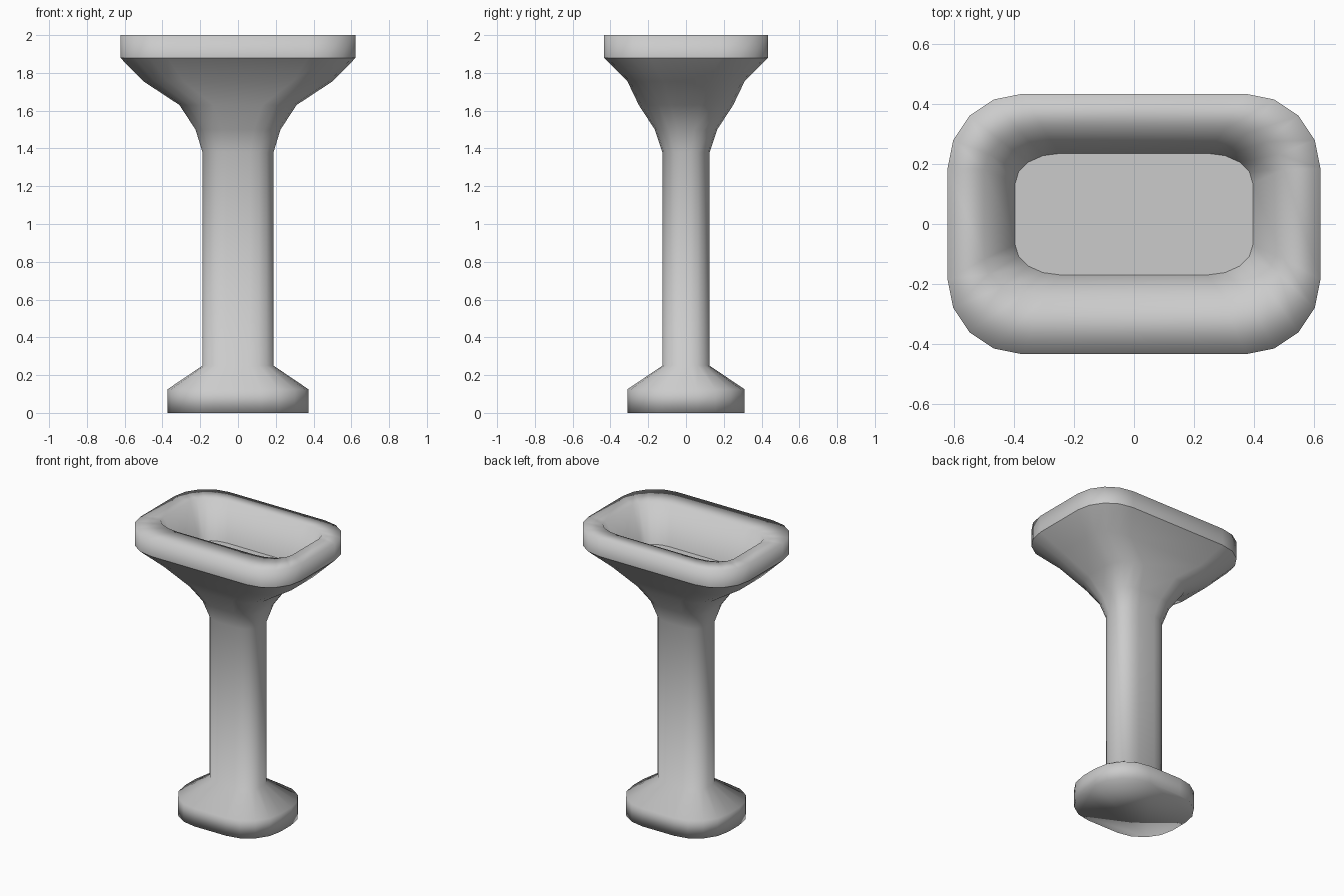
import bpy
import bmesh
from math import sin, cos, pi

if "Cube" in bpy.data.objects:
    bpy.data.objects.remove(bpy.data.objects["Cube"], do_unlink=True)

CORNER_STEPS = 4

ceramic = bpy.data.materials.new("grey ceramic")
ceramic.use_nodes = True
GREY = (0.6, 0.6, 0.6, 1)
ceramic.diffuse_color = GREY
ceramic.node_tree.nodes["Principled BSDF"].inputs["Base Color"].default_value = GREY


def rounded_ring(bm, z, half_x, half_y, corner_x, corner_y, shift_y=0):
    """Rounded rectangle of vertices, counter-clockwise seen from above."""
    ring = []
    for quarter, (sx, sy) in enumerate([(1, 1), (-1, 1), (-1, -1), (1, -1)]):
        for step in range(CORNER_STEPS + 1):
            a = (quarter + step / CORNER_STEPS) * pi / 2
            x = sx * (half_x - corner_x) + corner_x * cos(a)
            y = sy * (half_y - corner_y) + corner_y * sin(a) + shift_y
            ring.append(bm.verts.new((x, y, z)))
    return ring


def loft(name, sections, cap_start=False, cap_end=False, sharp_caps=False):
    """Skin a stack of rounded rectangles into one smooth object."""
    bm = bmesh.new()
    rings = [rounded_ring(bm, *s) for s in sections]
    for low, high in zip(rings, rings[1:]):
        for i in range(len(low)):
            j = (i + 1) % len(low)
            bm.faces.new((low[i], low[j], high[j], high[i]))
    caps = []
    if cap_start:
        caps.append(bm.faces.new(rings[0][::-1]))
    if cap_end:
        caps.append(bm.faces.new(rings[-1]))
    for face in bm.faces:
        face.smooth = True
    if sharp_caps:
        for cap in caps:
            for edge in cap.edges:
                edge.smooth = False
    mesh = bpy.data.meshes.new(name)
    bm.to_mesh(mesh)
    bm.free()
    mesh.materials.append(ceramic)
    obj = bpy.data.objects.new(name, mesh)
    bpy.context.collection.objects.link(obj)
    return obj


# Foot, column and flaring underside of the bowl
loft("pedestal", [
    (0.0, 0.373, 0.31, 0.25, 0.25),
    (0.125, 0.373, 0.31, 0.25, 0.25),
    (0.25, 0.188, 0.125, 0.125, 0.1),
    (1.38, 0.188, 0.125, 0.125, 0.1),
    (1.5, 0.225, 0.165, 0.14, 0.12),
    (1.63, 0.31, 0.25, 0.18, 0.17),
    (1.755, 0.5, 0.31, 0.21, 0.19),
    (1.88, 0.623, 0.435, 0.25, 0.25),
], cap_start=True)

# Rim wall, flat top, and bowl set slightly towards the back
loft("basin", [
    (1.88, 0.623, 0.435, 0.25, 0.25),
    (2.0, 0.623, 0.435, 0.25, 0.25),
    (2.0, 0.5, 0.28, 0.2, 0.13, 0.033),
    (1.75, 0.397, 0.203, 0.15, 0.1, 0.033),
], cap_end=True, sharp_caps=True)
